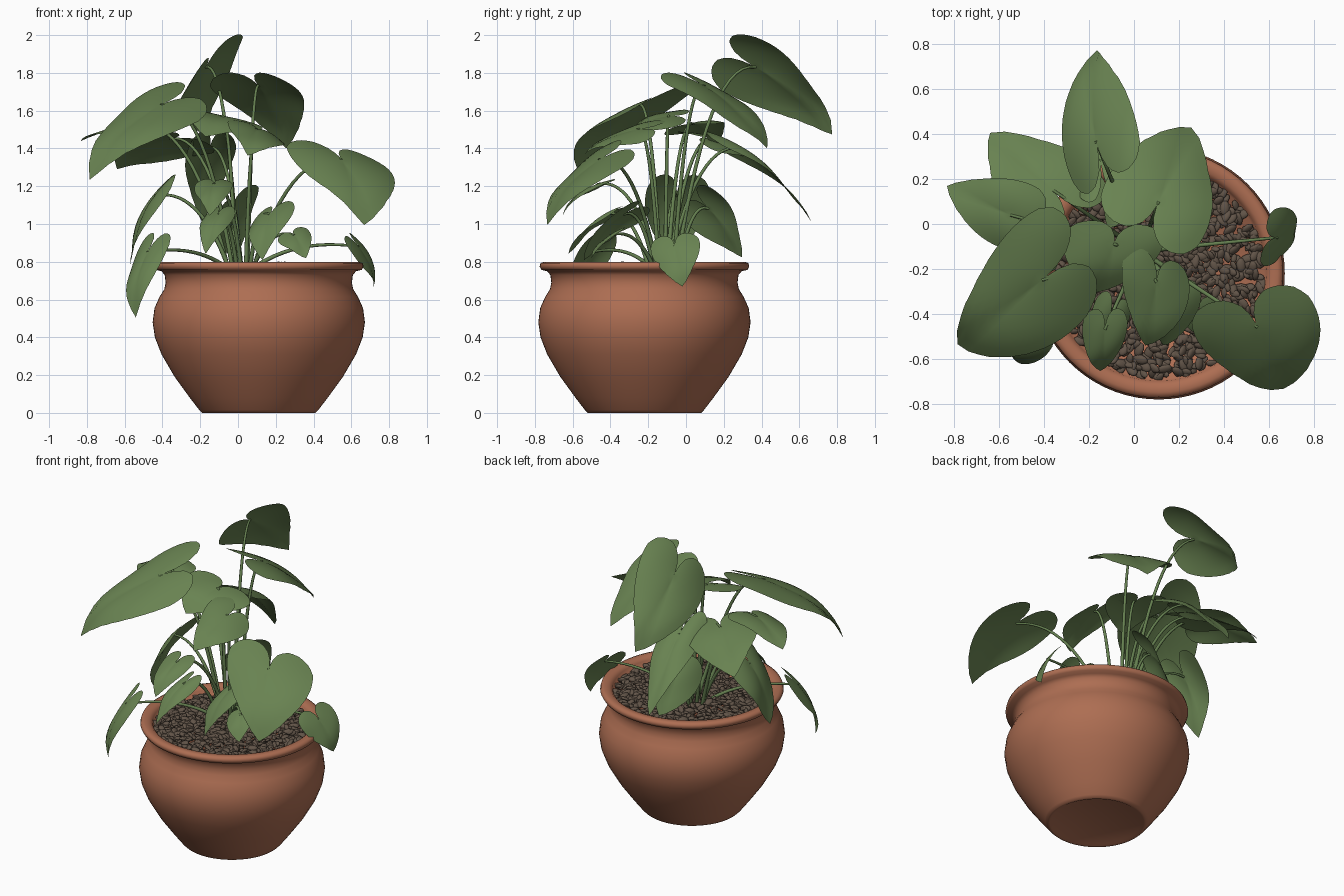
import bpy, bmesh, math, random
from mathutils import Vector, Matrix, Euler

if "Cube" in bpy.data.objects:
    bpy.data.objects.remove(bpy.data.objects["Cube"])

random.seed(4)
CX, CY = 0.11, -0.22          # pot axis


def material(name, rgb):
    m = bpy.data.materials.new(name)
    m.diffuse_color = (*rgb, 1)
    m.use_nodes = True
    m.node_tree.nodes["Principled BSDF"].inputs["Base Color"].default_value = m.diffuse_color
    return m


TERRACOTTA = material("terracotta", (0.42, 0.155, 0.085))
LEAF = material("leaf_green", (0.14, 0.225, 0.083))
STEM = material("stem_green", (0.13, 0.215, 0.08))
PEBBLE = material("pebble_brown", (0.12, 0.088, 0.064))


def add_object(name, bm, mat, smooth=True):
    me = bpy.data.meshes.new(name)
    for f in bm.faces:
        f.smooth = smooth
    bm.to_mesh(me)
    bm.free()
    me.materials.append(mat)
    ob = bpy.data.objects.new(name, me)
    bpy.context.collection.objects.link(ob)
    return ob


# Pot: lathe profile (radius, height), outside from the base up, then inside
profile = [(0, 0.008), (0.27, 0.008), (0.285, 0), (0.30, 0), (0.315, 0.015),
           (0.365, 0.08), (0.445, 0.19), (0.515, 0.31), (0.55, 0.40), (0.562, 0.48),
           (0.552, 0.555), (0.525, 0.615), (0.50, 0.655), (0.493, 0.69), (0.498, 0.73),
           (0.515, 0.75), (0.545, 0.757), (0.555, 0.775), (0.55, 0.793), (0.53, 0.80),
           (0.50, 0.797), (0.48, 0.78), (0.47, 0.735), (0, 0.745)]
bm = bmesh.new()
pv = [bm.verts.new((CX + r, CY, z)) for r, z in profile]
pe = [bm.edges.new(p) for p in zip(pv, pv[1:])]
bmesh.ops.spin(bm, geom=pv + pe, cent=(CX, CY, 0), axis=(0, 0, 1),
               angle=math.tau, steps=72, use_duplicate=False)
bmesh.ops.remove_doubles(bm, verts=bm.verts, dist=0.0005)
bmesh.ops.recalc_face_normals(bm, faces=bm.faces)
add_object("pot", bm, TERRACOTTA)

# Pebbles: squashed stones scattered over the top of the pot
bm = bmesh.new()
for i in range(1000):
    r = 0.465 * math.sqrt((i + 0.5) / 1000)
    a = i * 2.39996 + random.uniform(-0.1, 0.1)
    s = random.uniform(0.8, 1.35)
    z = 0.752 + 0.03 * (1 - r / 0.465) + random.uniform(-0.008, 0.008)
    rot = Euler((random.uniform(-0.9, 0.9), random.uniform(-0.6, 0.6), random.uniform(0, 6.3)))
    mat = (Matrix.Translation((CX + r * math.cos(a), CY + r * math.sin(a), z))
           @ rot.to_matrix().to_4x4()
           @ Matrix.Diagonal((0.027 * s, 0.017 * s, 0.010 * s, 1)))
    bmesh.ops.create_icosphere(bm, subdivisions=2, radius=1, matrix=mat)
add_object("pebbles", bm, PEBBLE)

# Heart outline: radius from the stalk joint every 15 degrees, tip to notch
HEART = [1, 0.82, 0.70, 0.64, 0.61, 0.60, 0.60, 0.60, 0.56, 0.49, 0.40, 0.26, 0.05]
SEGS, RINGS = 48, 7


def heart(angle):
    d = min(abs(math.degrees(angle)) / 15, 11.9999)
    i = int(d)
    return HEART[i] + (HEART[i + 1] - HEART[i]) * (d - i)


def make_leaf(name, joint, tip, side):
    """Curved heart leaf from its stalk joint, tip and half-width vector."""
    P, L, S = Vector(joint), Vector(tip) - Vector(joint), Vector(side)
    N = L.cross(S).normalized()
    if N.z < 0:
        N, S = -N, -S
    size, phase = L.length, random.uniform(0, 6.3)
    bm = bmesh.new()

    def point(r, t):
        a, b = r * math.cos(t), r * math.sin(t)
        lift = 0.32 * a * (1 - a) + 0.12 * abs(b) - 0.42 * b * b
        lift += 0.035 * r * math.sin(5 * a + 4 * b + phase)
        return P + L * a + S * (b / 0.6) + N * lift * size

    centre = bm.verts.new(P)
    prev = None
    for k in range(1, RINGS + 1):
        ring = []
        for j in range(SEGS):
            t = math.tau * j / SEGS - math.pi
            ring.append(bm.verts.new(point(heart(t) * k / RINGS, t)))
        for j in range(SEGS):
            n = (j + 1) % SEGS
            if prev:
                bm.faces.new((prev[j], ring[j], ring[n], prev[n]))
            else:
                bm.faces.new((centre, ring[j], ring[n]))
        prev = ring
    add_object(name, bm, LEAF)


# Leaves: (stalk joint, tip, half-width vector)
tall = [
    ((-0.17, 0.37, 1.83), (-0.16, 0.77, 1.47), (0.16, 0.09, 0.14)),      # top back
    ((0.11, 0.10, 1.73), (0.25, 0.42, 1.39), (0.22, -0.12, 0.0)),        # back centre
    ((-0.41, -0.25, 1.63), (-0.79, -0.54, 1.24), (-0.11, 0.25, 0.09)),   # big left
    ((0.55, -0.46, 1.34), (0.67, -0.74, 1.0), (0.27, 0.06, -0.05)),      # big right
    ((-0.36, 0.15, 1.45), (-0.64, 0.40, 1.28), (0.19, 0.11, -0.06)),     # back left
    ((-0.15, 0.29, 1.40), (-0.19, 0.65, 1.0), (0.13, 0.02, 0.0)),        # low back
    ((-0.55, 0.04, 1.53), (-0.83, 0.17, 1.43), (0.07, 0.14, 0.03)),      # far left
    ((-0.09, -0.09, 1.57), (-0.17, -0.31, 1.47), (0.22, -0.02, -0.05)),  # centre
]
low = [
    ((0.10, -0.26, 1.50), (0.05, -0.54, 1.36), (0.15, -0.06, -0.06)),    # front centre
    ((0.17, -0.33, 1.05), (0.13, -0.54, 0.81), (0.11, -0.05, 0.03)),     # front heart
    ((-0.13, -0.47, 1.21), (-0.15, -0.66, 1.05), (0.10, 0.0, 0.0)),
    ((-0.11, -0.42, 1.05), (-0.17, -0.62, 0.84), (0.08, -0.03, 0.0)),
    ((0.30, -0.40, 0.94), (0.36, -0.50, 0.82), (0.08, 0.04, 0.03)),
    ((-0.48, -0.50, 0.85), (-0.55, -0.60, 0.51), (0.08, -0.09, 0.0)),    # drooping left
    ((-0.44, -0.05, 1.15), (-0.57, -0.07, 0.78), (-0.02, 0.17, 0.0)),
    ((0.64, -0.06, 0.88), (0.72, -0.02, 0.67), (0.03, 0.13, 0.02)),      # right rim
]
curve = bpy.data.curves.new("stems", "CURVE")
curve.dimensions = "3D"
curve.bevel_depth = 0.011
curve.bevel_resolution = 2
back_low = ((-0.03, 0.12, 1.08), (0.0, 0.29, 0.82), (0.12, 0.07, 0.09))
for i, spec in enumerate(tall + low + [back_low]):
    make_leaf(f"leaf_{i + 1}", *spec)
    # Stem: arch from the root clump to the leaf joint
    end = Vector(spec[0])
    a = math.atan2(end.y + 0.12, end.x - 0.03)
    rad = random.uniform(0.02, 0.09)
    root = Vector((0.03 + rad * math.cos(a), -0.12 + rad * math.sin(a), 0.75))
    bend = root.lerp(end, 0.4)
    bend.z = end.z + 0.05
    sp = curve.splines.new("POLY")
    sp.points.add(14)
    for k, p in enumerate(sp.points):
        t = k / 14
        q = root * (1 - t) ** 2 + bend * 2 * t * (1 - t) + end * t * t
        p.co = (*q, 1)
        p.radius = 1.1 - 0.5 * t
    sp.use_smooth = True
curve.materials.append(STEM)
stems = bpy.data.objects.new("stems", curve)
bpy.context.collection.objects.link(stems)
bpy.context.view_layer.objects.active = stems
stems.select_set(True)
bpy.ops.object.convert(target="MESH")
